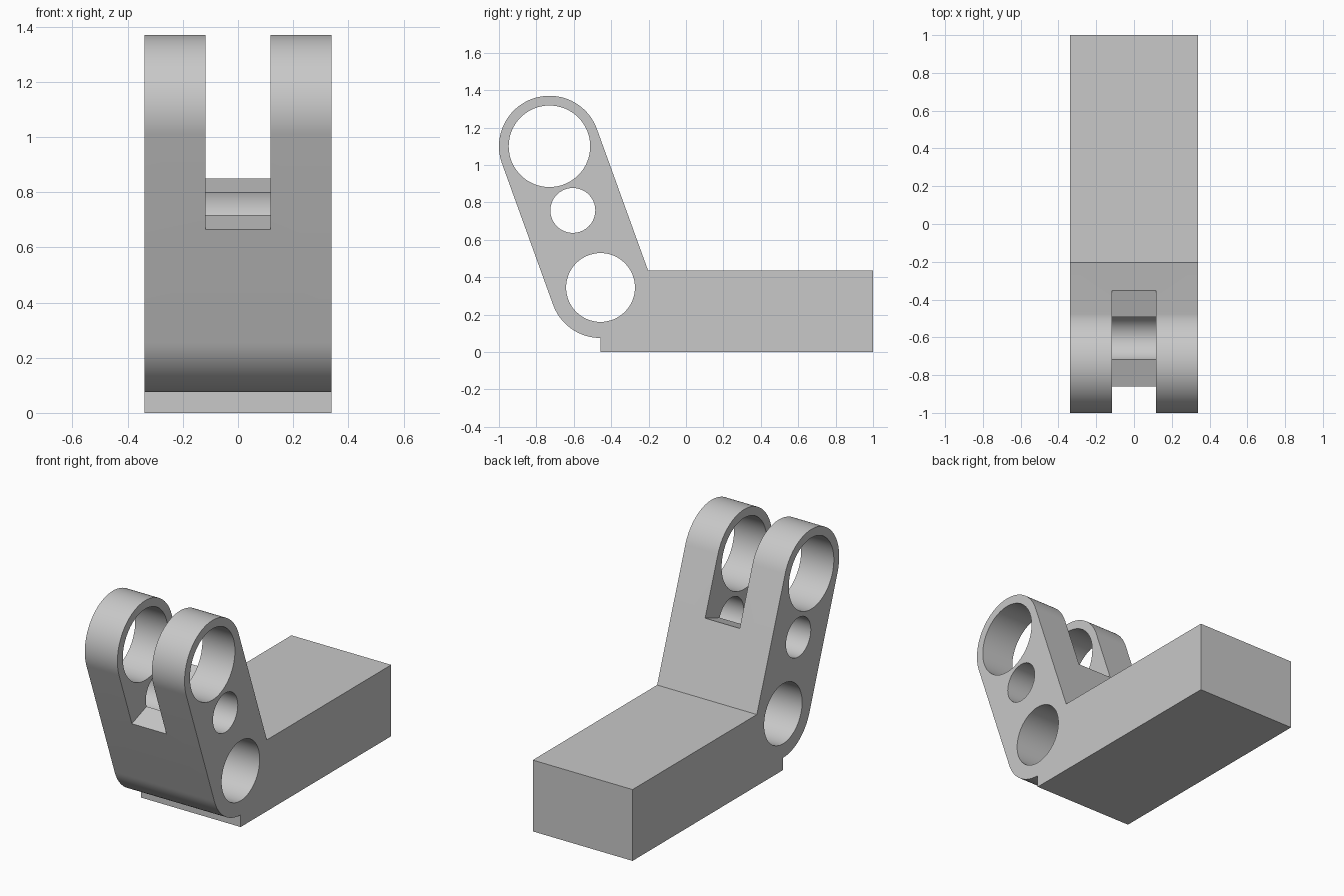
import bpy, bmesh, math
from mathutils import Vector, Matrix

default = bpy.data.objects.get("Cube")
if default:
    bpy.data.objects.remove(default, do_unlink=True)

HALF_WIDTH, SLOT_HALF = 0.338, 0.117
RADIUS = 0.27
LOWER, MIDDLE, UPPER = Vector((-0.457, 0.345)), Vector((-0.605, 0.757)), Vector((-0.73, 1.10))
axis = (UPPER - LOWER).normalized()
tilt = math.atan2(-axis.x, axis.y)

grey = bpy.data.materials.new("light grey")
grey.use_nodes = True
color = (0.58, 0.58, 0.58, 1)
grey.diffuse_color = color
grey.node_tree.nodes["Principled BSDF"].inputs["Base Color"].default_value = color


def arc(center, radius, start, end, steps):
    """Points of an arc in the (y, z) plane."""
    angles = [start + (end - start) * i / steps for i in range(steps + 1)]
    return [center + radius * Vector((math.cos(a), math.sin(a))) for a in angles]


def extrude_profile(name, points, half):
    """Solid made from a (y, z) outline, extruded across x."""
    bm = bmesh.new()
    face = bm.faces.new([bm.verts.new((-half, p[0], p[1])) for p in points])
    result = bmesh.ops.extrude_face_region(bm, geom=[face])
    moved = [g for g in result["geom"] if isinstance(g, bmesh.types.BMVert)]
    bmesh.ops.translate(bm, verts=moved, vec=(2 * half, 0, 0))
    bmesh.ops.recalc_face_normals(bm, faces=bm.faces)
    mesh = bpy.data.meshes.new(name)
    bm.to_mesh(mesh)
    bm.free()
    mesh.materials.append(grey)
    obj = bpy.data.objects.new(name, mesh)
    bpy.context.collection.objects.link(obj)
    return obj


# Foot block and leaning arm as one outline
corner = LOWER + RADIUS * Vector((math.cos(tilt), math.sin(tilt)))
outline = [(LOWER.x, 0), (1, 0), (1, corner.y), corner]
outline += arc(UPPER, RADIUS, tilt, tilt + math.pi, 48)
outline += arc(LOWER, RADIUS, tilt + math.pi, 1.5 * math.pi, 20)
bracket = extrude_profile("hinge_bracket", outline, HALF_WIDTH)

# Cutters: three cross holes and the slot between the two lugs
cutters = []
for name, center, radius in (("lower_hole", LOWER, 0.184),
                             ("middle_hole", MIDDLE, 0.12),
                             ("upper_hole", UPPER, 0.218)):
    circle = arc(center, radius, 0, 2 * math.pi, 64)[:-1]
    cutters.append(extrude_profile(name + "_cutter", circle, 0.5))

across = Vector((axis.y, -axis.x))
slot = [MIDDLE + across * s + axis * t for s, t in ((-0.5, 0), (0.5, 0), (0.5, 1), (-0.5, 1))]
cutters.append(extrude_profile("slot_cutter", slot, SLOT_HALF))

bpy.ops.object.select_all(action="DESELECT")
bpy.context.view_layer.objects.active = bracket
bracket.select_set(True)
for cutter in cutters:
    mod = bracket.modifiers.new(cutter.name, "BOOLEAN")
    mod.operation = "DIFFERENCE"
    mod.solver = "EXACT"
    mod.object = cutter
    bpy.ops.object.modifier_apply(modifier=mod.name)
for cutter in cutters:
    bpy.data.objects.remove(cutter, do_unlink=True)

bpy.ops.object.shade_smooth_by_angle(angle=math.radians(30))
